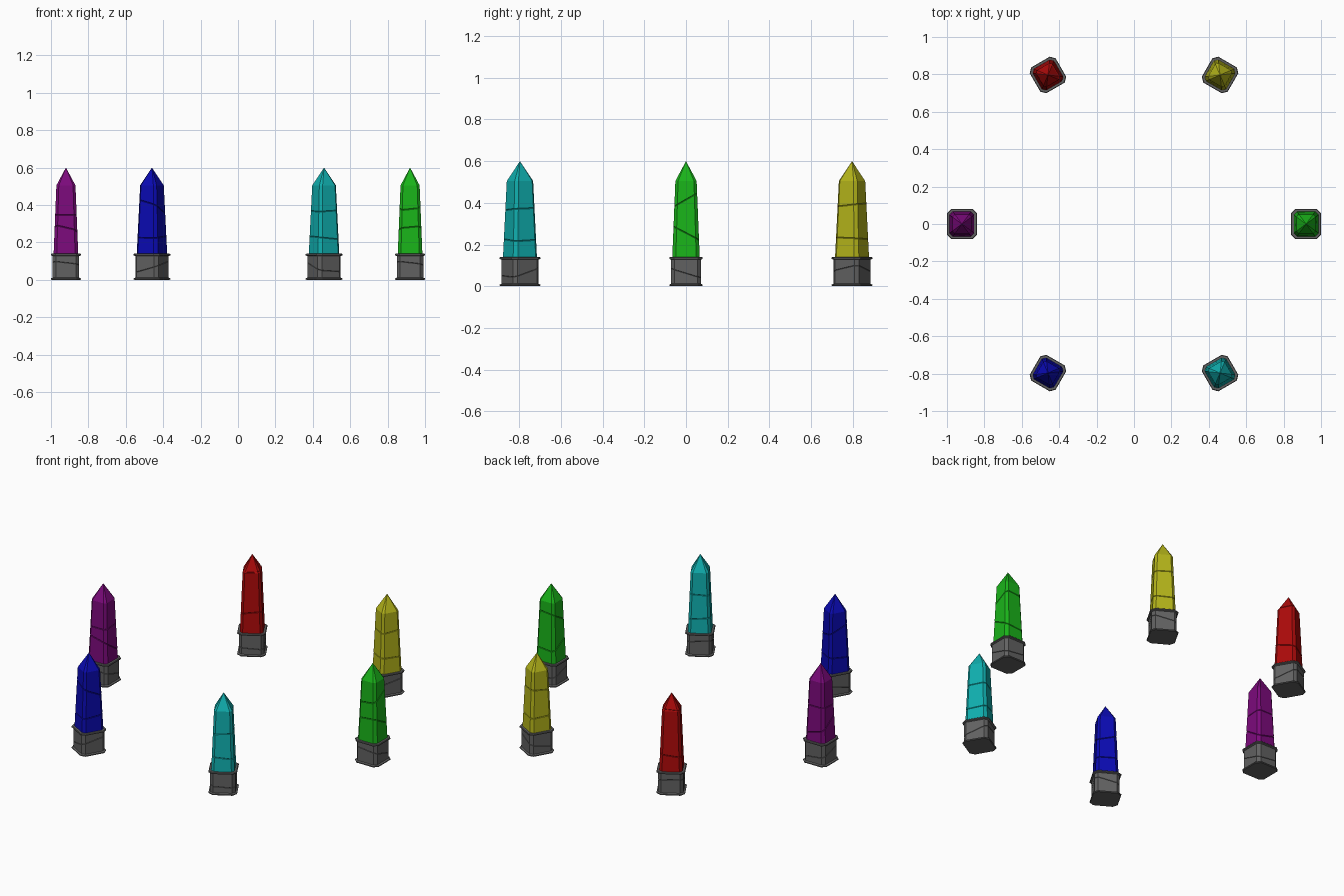
import bpy, bmesh, math
from mathutils import Vector, Matrix

if "Cube" in bpy.data.objects:
    bpy.data.objects.remove(bpy.data.objects["Cube"])

RING = 0.92  # distance of every pillar from the centre


def material(name, rgb):
    m = bpy.data.materials.new(name)
    m.diffuse_color = (*rgb, 1)
    m.use_nodes = True
    m.node_tree.nodes["Principled BSDF"].inputs["Base Color"].default_value = m.diffuse_color
    return m


def octagon(bm, half, cut, z):
    """Square ring with chamfered corners."""
    k = half - cut
    pts = [(half, -k), (half, k), (k, half), (-k, half),
           (-half, k), (-half, -k), (-k, -half), (k, -half)]
    return [bm.verts.new((x, y, z)) for x, y in pts]


def loft(rings, tip=None):
    """Skin (half width, chamfer, height) rings, closed by a cap or a point."""
    bm = bmesh.new()
    loops = [octagon(bm, *r) for r in rings]
    for a, b in zip(loops, loops[1:]):
        for i in range(8):
            j = (i + 1) % 8
            bm.faces.new((a[i], a[j], b[j], b[i]))
    bm.faces.new(loops[0][::-1])
    if tip is None:
        bm.faces.new(loops[-1])
    else:
        p = bm.verts.new((0, 0, tip))
        for i in range(8):
            bm.faces.new((loops[-1][i], loops[-1][(i + 1) % 8], p))
    return bm


def crack(bm, z, tilt, heading, depth=0.96, gap=0.0025):
    """Cut a thin V groove around the stone along a tilted plane."""
    t, h = math.radians(tilt), math.radians(heading)
    n = Vector((math.sin(t) * math.cos(h), math.sin(t) * math.sin(h), math.cos(t)))
    for off in (-gap, gap, 0):
        geom = bm.verts[:] + bm.edges[:] + bm.faces[:]
        cut = bmesh.ops.bisect_plane(bm, geom=geom, dist=1e-6,
                                     plane_co=Vector((0, 0, z)) + n * off, plane_no=n)
    for v in cut["geom_cut"]:
        if isinstance(v, bmesh.types.BMVert):
            v.co.x *= depth
            v.co.y *= depth


def finish(bm, name, mat, angle):
    bmesh.ops.recalc_face_normals(bm, faces=bm.faces[:])
    me = bpy.data.meshes.new(name)
    bm.to_mesh(me)
    bm.free()
    me.materials.append(mat)
    ob = bpy.data.objects.new(name, me)
    bpy.context.collection.objects.link(ob)
    a = math.radians(angle)
    ob.matrix_world = (Matrix.Translation((RING * math.cos(a), RING * math.sin(a), 0))
                       @ Matrix.Rotation(a, 4, "Z"))


stone = material("dark grey stone", (0.12, 0.12, 0.12))

# colour name, linear colour, cracks as (height, tilt, heading)
crystals = [
    ("green", (0.01, 0.45, 0.01), [(0.25, 28, 100), (0.41, 30, 260)]),
    ("yellow", (0.45, 0.45, 0.01), [(0.23, 3, 40), (0.39, 6, 200)]),
    ("red", (0.40, 0.003, 0.003), [(0.25, 15, 30), (0.51, 5, 120)]),
    ("purple", (0.20, 0.003, 0.20), [(0.24, 35, 250), (0.35, 4, 90)]),
    ("blue", (0.003, 0.003, 0.45), [(0.23, 5, 10), (0.39, 28, 150)]),
    ("cyan", (0.005, 0.42, 0.42), [(0.225, 6, 60), (0.37, 4, 300)]),
]

for i, (colour, rgb, cracks) in enumerate(crystals):
    angle = 60 * i
    # pedestal with a projecting lip at the foot and the top
    base = loft([(0.077, 0.022, 0), (0.080, 0.023, 0.003), (0.080, 0.023, 0.008),
                 (0.071, 0.017, 0.012), (0.071, 0.017, 0.127),
                 (0.080, 0.023, 0.131), (0.080, 0.023, 0.137), (0.077, 0.022, 0.14)])
    crack(base, 0.07, 18, 70 + angle, 0.97, 0.0015)
    finish(base, colour + "_pedestal", stone, angle)

    # tapering crystal shaft with a pointed top
    shaft = loft([(0.066, 0.017, 0.135), (0.051, 0.013, 0.505)], tip=0.6)
    for z, tilt, heading in cracks:
        crack(shaft, z, tilt, heading)
    finish(shaft, colour + "_crystal", material(colour + " crystal", rgb), angle)
